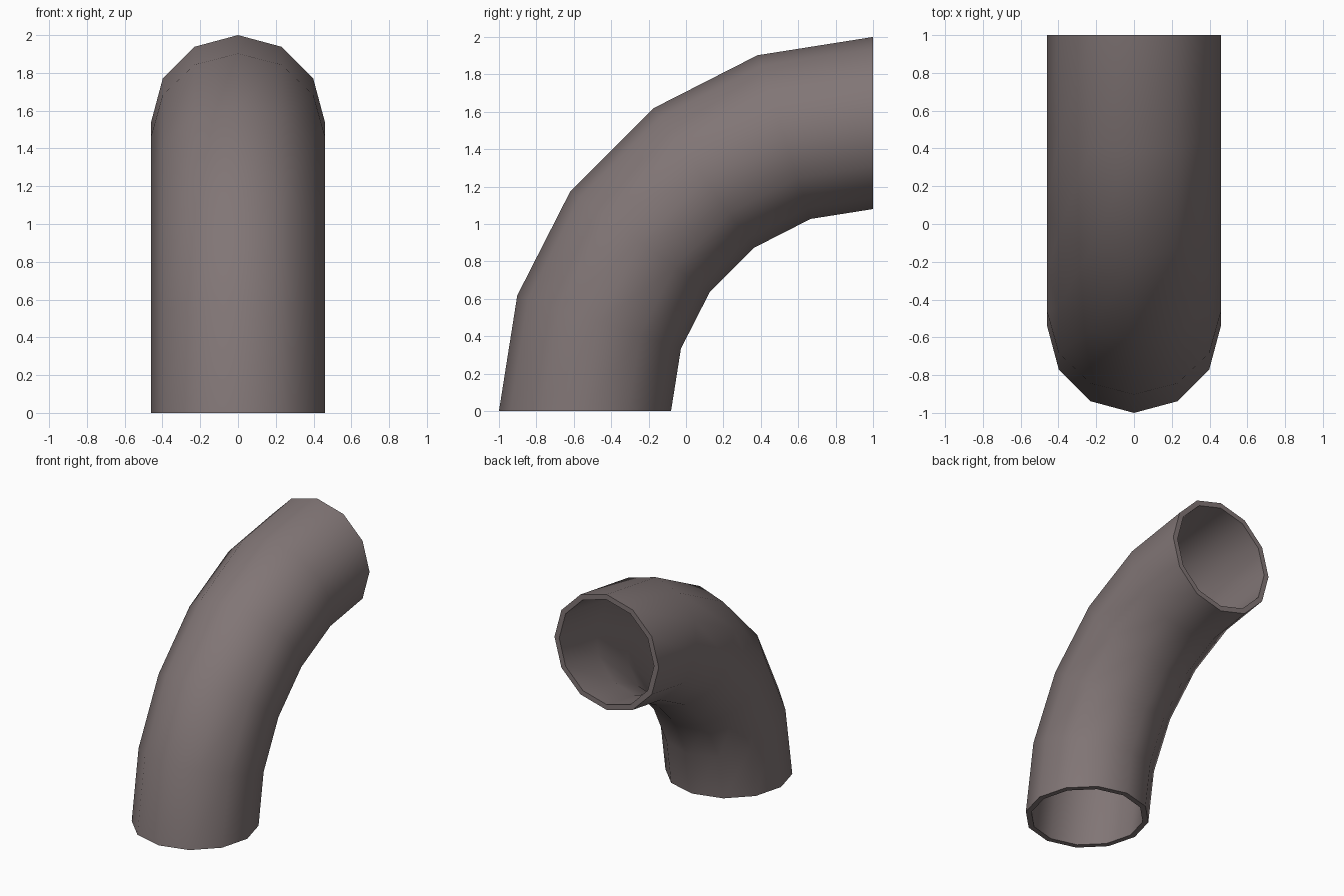
import bpy, bmesh
from math import sin, cos, pi, radians

if "Cube" in bpy.data.objects:
    bpy.data.objects.remove(bpy.data.objects["Cube"])

SIDES, STEPS = 12, 5
BEND, OUTER, INNER = 1.54, 0.46, 0.418

bm = bmesh.new()


def ring(radius, step):
    # one cross-section, swung about the bend centre at y = 1, z = 0
    a = step / STEPS * pi / 2
    verts = []
    for i in range(SIDES):
        t = 2 * pi * i / SIDES
        d = BEND + radius * cos(t)
        verts.append(bm.verts.new((radius * sin(t), 1 - d * cos(a), d * sin(a))))
    return verts


def bridge(r0, r1):
    for i in range(SIDES):
        j = (i + 1) % SIDES
        bm.faces.new((r0[i], r0[j], r1[j], r1[i]))


# outer wall out, inner wall back, joined by flat rims at both open ends
rings = [ring(OUTER, s) for s in range(STEPS + 1)]
rings += [ring(INNER, s) for s in reversed(range(STEPS + 1))]
for k, r in enumerate(rings):
    bridge(r, rings[(k + 1) % len(rings)])
bmesh.ops.recalc_face_normals(bm, faces=bm.faces)

mesh = bpy.data.meshes.new("pipe_elbow")
bm.to_mesh(mesh)
bm.free()
pipe = bpy.data.objects.new("pipe_elbow", mesh)
bpy.context.collection.objects.link(pipe)

# dull brown-grey metal
mat = bpy.data.materials.new("dull_metal")
mat.diffuse_color = (0.22, 0.18, 0.18, 1)
mat.use_nodes = True
mat.node_tree.nodes["Principled BSDF"].inputs["Base Color"].default_value = mat.diffuse_color
mesh.materials.append(mat)

# smooth walls, crisp rims
bpy.context.view_layer.objects.active = pipe
pipe.select_set(True)
bpy.ops.object.shade_smooth_by_angle(angle=radians(40))
